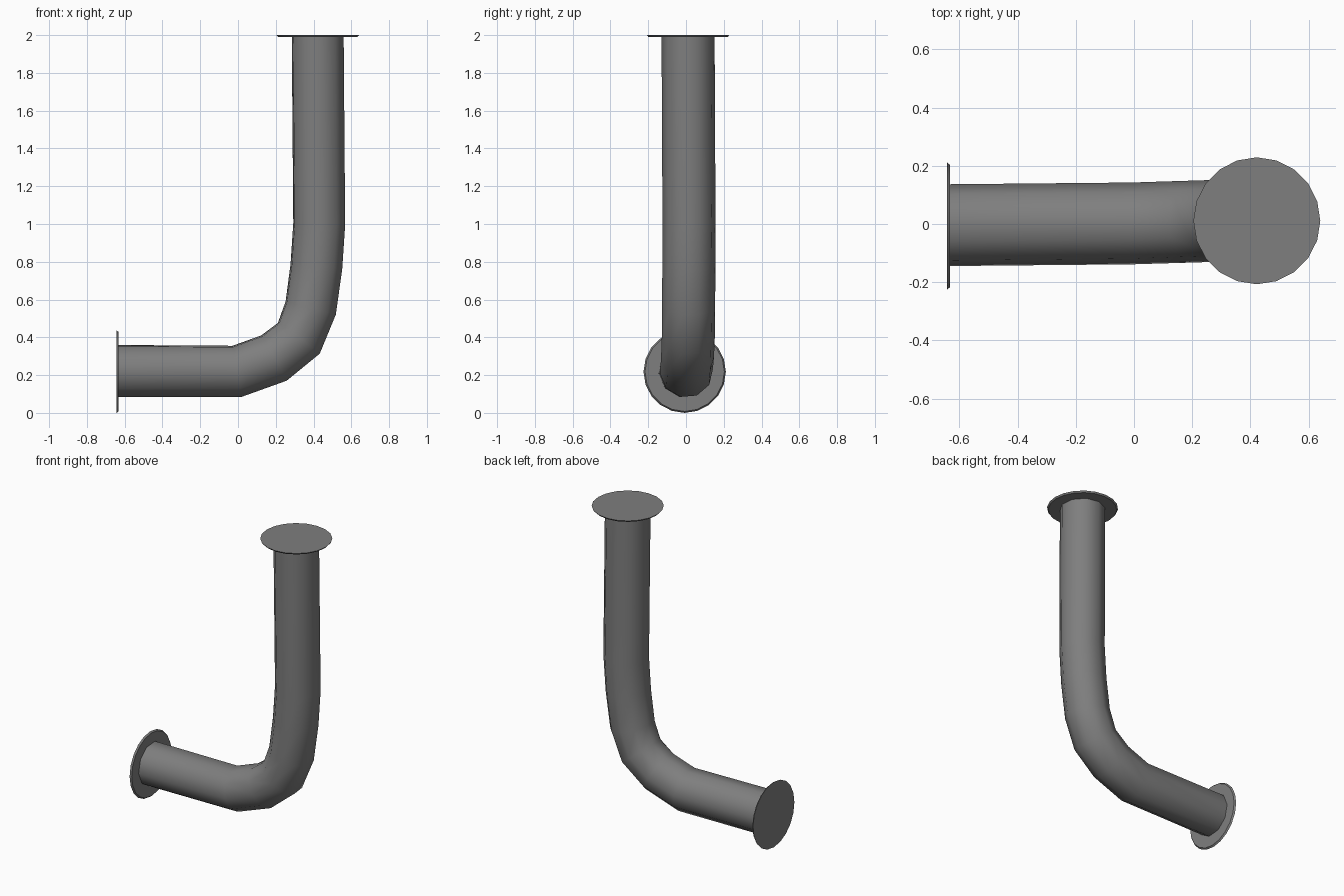
import bpy, bmesh, math
from mathutils import Vector

if "Cube" in bpy.data.objects:
    bpy.data.objects.remove(bpy.data.objects["Cube"])

metal = bpy.data.materials.new("grey_metal")
metal.use_nodes = True
GREY = (0.21, 0.21, 0.21, 1)
metal.diffuse_color = GREY
metal.node_tree.nodes["Principled BSDF"].inputs["Base Color"].default_value = GREY


def sweep(name, path, radii, sides, phase, smooth_angle):
    """Tube through the path points, with a ring square to the path at each."""
    pts = [Vector(p) for p in path]
    dirs = [(b - a).normalized() for a, b in zip(pts, pts[1:])]
    bm = bmesh.new()
    rings = []
    for i, (p, r) in enumerate(zip(pts, radii)):
        t = (dirs[max(i - 1, 0)] + dirs[min(i, len(dirs) - 1)]).normalized()
        v = t.cross(Vector((0, 1, 0))).normalized()
        u = v.cross(t)
        angles = [phase + math.tau * k / sides for k in range(sides)]
        rings.append([bm.verts.new(p + r * (math.cos(a) * u + math.sin(a) * v))
                      for a in angles])
    for a, b in zip(rings, rings[1:]):
        for k in range(sides):
            n = (k + 1) % sides
            bm.faces.new((a[k], a[n], b[n], b[k]))
    bm.faces.new(rings[0])
    bm.faces.new(rings[-1])
    bmesh.ops.recalc_face_normals(bm, faces=bm.faces)
    mesh = bpy.data.meshes.new(name)
    bm.to_mesh(mesh)
    bm.free()
    mesh.materials.append(metal)
    obj = bpy.data.objects.new(name, mesh)
    bpy.context.collection.objects.link(obj)
    bpy.ops.object.select_all(action='DESELECT')
    obj.select_set(True)
    bpy.context.view_layer.objects.active = obj
    bpy.ops.object.shade_smooth_by_angle(angle=math.radians(smooth_angle))
    return obj


# Bent pipe: level run, elbow, upright run
bend = [(-0.637, -0.004, 0.222), (-0.005, 0.002, 0.22), (0.19, 0.008, 0.29),
        (0.322, 0.012, 0.395), (0.385, 0.014, 0.555), (0.415, 0.015, 0.775),
        (0.43, 0.016, 1.0), (0.422, 0.011, 1.992)]
sweep("pipe", bend, [0.141] * len(bend), 10, math.radians(5), 60)

# Thin end flanges with a slightly tapered rim
sweep("side_flange", [(-0.642, -0.007, 0.218), (-0.632, -0.007, 0.218)],
      [0.218, 0.21], 20, 0, 30)
sweep("top_flange", [(0.422, 0.011, 1.99), (0.422, 0.011, 2.0)],
      [0.21, 0.218], 20, 0, 30)
